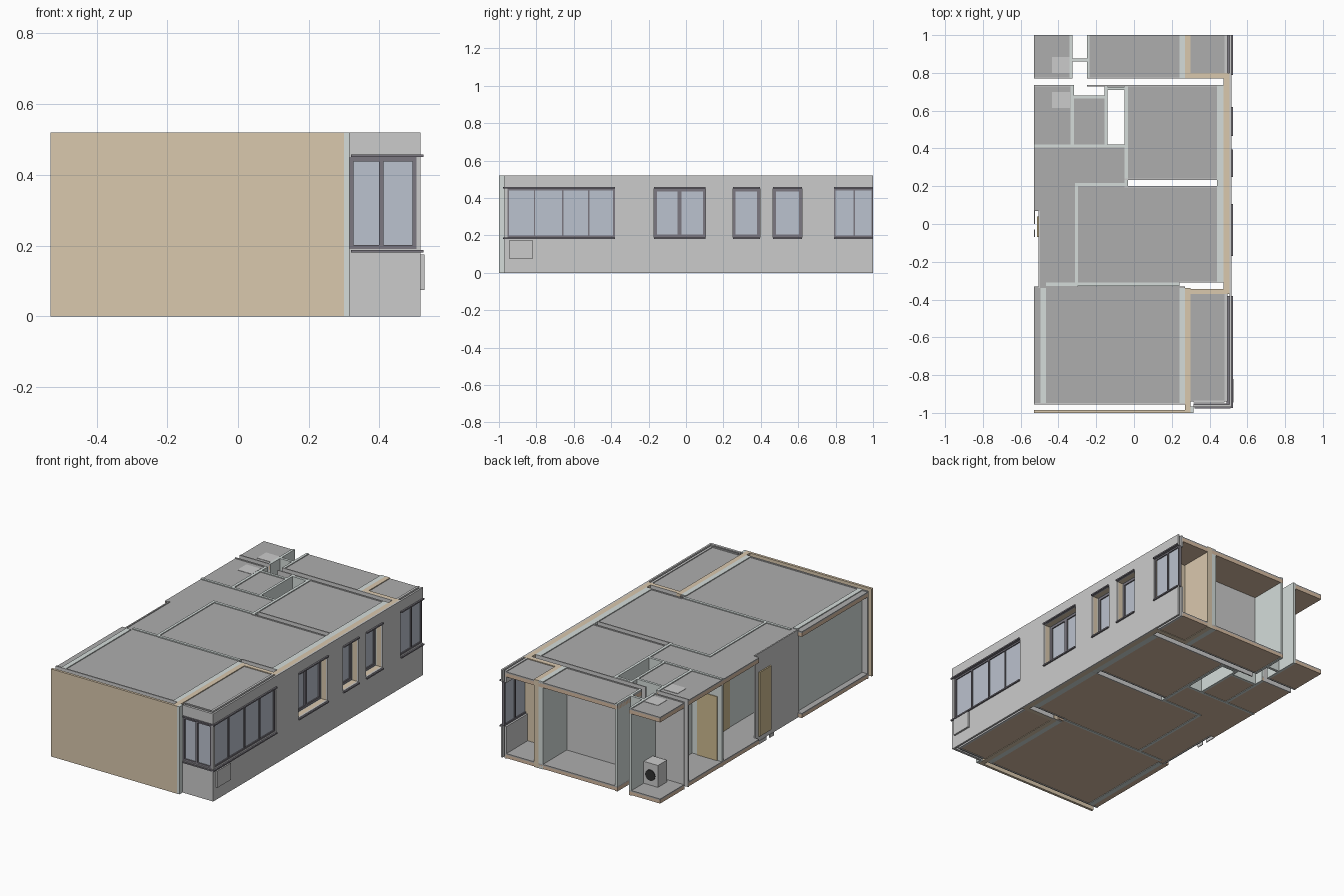
import bpy, bmesh, math
from mathutils import Matrix

if "Cube" in bpy.data.objects:
    bpy.data.objects.remove(bpy.data.objects["Cube"])

TOP = 0.52


def material(name, r, g, b, a=1.0):
    m = bpy.data.materials.new(name)
    m.diffuse_color = (r, g, b, a)
    m.use_nodes = True
    m.node_tree.nodes["Principled BSDF"].inputs["Base Color"].default_value = m.diffuse_color
    return m


TAN = material("tan_brick", 0.70, 0.58, 0.42)
PALE = material("pale_plaster", 0.66, 0.72, 0.70)
PEACH = material("peach_slab", 0.68, 0.50, 0.36)
FRAME = material("dark_frame", 0.20, 0.19, 0.22)
GLASS = material("window_glass", 0.50, 0.54, 0.62, 0.6)
DOOR = material("door_wood", 0.62, 0.50, 0.28)
GREY = material("grey_concrete", 0.42, 0.42, 0.42)
BLACK = material("black_trim", 0.03, 0.03, 0.03)


def finish(name, bm, mat=None):
    bmesh.ops.recalc_face_normals(bm, faces=bm.faces)
    me = bpy.data.meshes.new(name)
    bm.to_mesh(me)
    bm.free()
    ob = bpy.data.objects.new(name, me)
    bpy.context.collection.objects.link(ob)
    if mat:
        me.materials.append(mat)
    return ob


def boxes(name, items, mat=None):
    """One object from boxes given as (x0, x1, y0, y1, z0, z1)."""
    bm = bmesh.new()
    for x0, x1, y0, y1, z0, z1 in items:
        m = Matrix.Translation(((x0 + x1) / 2, (y0 + y1) / 2, (z0 + z1) / 2))
        m @= Matrix.Diagonal((x1 - x0, y1 - y0, z1 - z0, 1))
        bmesh.ops.create_cube(bm, size=1, matrix=m)
    return finish(name, bm, mat)


def prism(name, outline, z0, z1, mat=None):
    bm = bmesh.new()
    face = bm.faces.new([bm.verts.new((x, y, z0)) for x, y in outline])
    ext = bmesh.ops.extrude_face_region(bm, geom=[face])["geom"]
    bmesh.ops.translate(bm, vec=(0, 0, z1 - z0), verts=[v for v in ext if isinstance(v, bmesh.types.BMVert)])
    return finish(name, bm, mat)


def oriented(axis, t0, t1, a, b, z0, z1):
    """Box running along 'axis' from a to b with thickness t0..t1."""
    return (t0, t1, a, b, z0, z1) if axis == "y" else (a, b, t0, t1, z0, z1)


def wall(name, axis, t0, t1, a, b, mat=None, holes=(), z0=0.0, z1=TOP):
    """Wall with rectangular openings (start, end, sill, head)."""
    parts, p = [], a
    for h0, h1, s, h in holes:
        if h0 > p:
            parts.append(oriented(axis, t0, t1, p, h0, z0, z1))
        parts.append(oriented(axis, t0, t1, h0, h1, z0, s))
        parts.append(oriented(axis, t0, t1, h0, h1, h, z1))
        p = h1
    if b > p:
        parts.append(oriented(axis, t0, t1, p, b, z0, z1))
    return boxes(name, parts, mat)


def window(name, axis, t, a, b, z0, z1, splits=(), f=0.012, bar=0.006):
    """Framed window centred on plane t with vertical bars at splits."""
    d = 0.009
    fr = [oriented(axis, t - d, t + d, a, a + f, z0, z1), oriented(axis, t - d, t + d, b - f, b, z0, z1),
          oriented(axis, t - d, t + d, a + f, b - f, z0, z0 + f), oriented(axis, t - d, t + d, a + f, b - f, z1 - f, z1)]
    for s in splits:
        fr.append(oriented(axis, t - d, t + d, s - bar, s + bar, z0 + f, z1 - f))
    boxes(name + "_frame", fr, FRAME)
    boxes(name + "_glass", [oriented(axis, t - 0.002, t + 0.002, a + f, b - f, z0 + f, z1 - f)], GLASS)


def rect(x0, x1, y0, y1):
    return [(x0, y0), (x1, y0), (x1, y1), (x0, y1)]


# floor and ceiling slabs of every room
rooms = {
    "living": rect(-0.53, 0.27, -0.95, -0.33),
    "front_balcony": rect(0.30, 0.485, -0.94, -0.37),
    "bedroom": [(-0.30, -0.31), (0.24, -0.31), (0.47, -0.31), (0.47, 0.20), (-0.30, 0.20)],
    "second_bedroom": rect(-0.04, 0.47, 0.235, 0.735),
    "hall": [(-0.53, 0.07), (-0.50, 0.07), (-0.50, -0.33), (-0.30, -0.33), (-0.30, 0.20),
             (-0.04, 0.20), (-0.04, 0.41), (-0.53, 0.41)],
    "bathroom": rect(-0.53, -0.325, 0.41, 0.735),
    "toilet": rect(-0.325, -0.15, 0.41, 0.67),
    "neighbour_room": rect(-0.25, 0.27, 0.77, 1.0),
    "neighbour_bathroom": rect(-0.53, -0.33, 0.77, 1.0),
    "back_balcony": rect(0.30, 0.485, 0.80, 1.0),
}
for name, o in rooms.items():
    prism(name + "_floor_slab", o, 0.003, 0.022, PEACH)
    prism(name + "_floor_screed", o, 0.022, 0.03, GREY)
    prism(name + "_ceiling_slab", o, 0.485, 0.507, PEACH)
    prism(name + "_ceiling_top", o, 0.507, 0.515, GREY)

# end wall and its hollow lining
wall("end_wall", "x", -1.0, -0.985, -0.53, 0.30, TAN)
wall("end_wall_lining", "x", -0.955, -0.947, -0.53, 0.27)
wall("end_wall_corner", "y", 0.30, 0.315, -1.0, -0.965, PALE)

# outer walls: pale inner leaf and tan outer leaf
Z0, Z1 = 0.19, 0.45
bedroom_holes = [(-0.17, 0.105, Z0, Z1), (0.25, 0.395, Z0, Z1), (0.465, 0.62, Z0, Z1)]
balcony_door = [(-0.78, -0.48, 0.03, 0.43)]
wall("living_inner_leaf", "y", 0.24, 0.27, -0.95, -0.34, PALE, balcony_door)
wall("living_outer_leaf", "y", 0.27, 0.30, -0.985, -0.34, TAN, balcony_door)
window("balcony_door", "y", 0.27, -0.78, -0.48, 0.03, 0.43, [-0.63])
wall("bedroom_inner_leaf", "y", 0.44, 0.475, -0.31, 0.735, PALE, bedroom_holes)
wall("bedroom_outer_leaf", "y", 0.475, 0.505, -0.37, 0.80, TAN, bedroom_holes)
wall("neighbour_inner_leaf", "y", 0.24, 0.27, 0.77, 1.0, PALE)
wall("neighbour_outer_leaf", "y", 0.27, 0.30, 0.77, 1.0, TAN)
wall("front_balcony_return", "x", -0.37, -0.345, 0.30, 0.475, TAN)
wall("back_balcony_return", "x", 0.77, 0.80, 0.30, 0.475, TAN)

# hollow party walls: thin plaster sheets around each void
for i, (y0, y1, x0, x1) in enumerate([(-0.345, -0.31, 0.24, 0.475), (0.20, 0.235, -0.05, 0.475),
                                     (0.735, 0.77, -0.53, -0.335), (0.735, 0.77, -0.25, 0.475)]):
    wall(f"party_wall_sheets_{i}", "x", y0 - 0.006, y0 + 0.001, x0, x1)
    wall(f"party_wall_back_{i}", "x", y1 - 0.001, y1 + 0.006, x0, x1)

# interior partitions
for i, (axis, t0, t1, a, b) in enumerate([
        ("y", -0.495, -0.465, -0.95, -0.34), ("x", -0.327, -0.311, -0.465, 0.24),
        ("y", -0.312, -0.296, -0.311, 0.20), ("x", 0.20, 0.216, -0.312, -0.05),
        ("y", -0.05, -0.033, 0.20, 0.735), ("x", 0.405, 0.42, -0.53, -0.05),
        ("y", -0.335, -0.318, 0.42, 0.735), ("x", 0.665, 0.68, -0.318, -0.155),
        ("y", -0.155, -0.14, 0.42, 0.735), ("x", 0.71, 0.725, -0.14, -0.05),
        ("y", -0.342, -0.326, 0.77, 1.0), ("y", -0.25, -0.235, 0.77, 1.0),
        ("x", 0.86, 0.876, -0.326, -0.25)]):
    wall(f"partition_{i}", axis, t0, t1, a, b, PALE)
wall("entrance_wall", "y", -0.505, -0.497, -0.34, 0.07)

# doors set in the partitions
for i, (axis, t, a, b) in enumerate([("x", -0.319, -0.46, -0.32), ("y", -0.304, 0.04, 0.19),
                                     ("y", -0.041, 0.245, 0.39), ("x", 0.4125, -0.50, -0.37),
                                     ("x", 0.4125, -0.29, -0.18), ("y", -0.501, -0.07, 0.04)]):
    boxes(f"door_{i}", [oriented(axis, t - 0.012, t + 0.012, a, b, 0.03, 0.41)], DOOR)
boxes("entrance_threshold", [(-0.53, -0.525, -0.07, -0.03, 0.0, 0.02), (-0.53, -0.525, 0.0, 0.07, 0.0, 0.02)])

# street facade cladding with window openings
wall("facade", "y", 0.505, 0.516, -0.97, 1.0, None,
     [(-0.955, -0.38, Z0, Z1)] + bedroom_holes + [(0.79, 1.0, Z0, Z1)])
for n, a, b in [("front", -0.94, -0.37), ("back", 0.80, 1.0)]:
    wall(n + "_balcony_parapet_lining", "y", 0.48, 0.494, a, b, None, [(a, b, Z0, Z1)])
wall("facade_return", "x", -0.97, -0.955, 0.315, 0.505, None, [(0.315, 0.505, Z0, Z1)])
wall("facade_return_lining", "x", -0.945, -0.935, 0.315, 0.48, None, [(0.315, 0.48, Z0, Z1)])

# glazing
window("front_balcony_glazing", "y", 0.50, -0.955, -0.38, Z0, Z1, [-0.81, -0.66, -0.52], 0.009, 0.004)
window("back_balcony_glazing", "y", 0.50, 0.79, 1.0, Z0, Z1, [0.90], 0.009, 0.004)
window("balcony_side_glazing", "x", -0.958, 0.315, 0.505, Z0, Z1, [0.405])
window("bedroom_window", "y", 0.462, -0.17, 0.105, Z0, Z1, [-0.035], 0.015, 0.011)
window("second_bedroom_window_a", "y", 0.462, 0.25, 0.395, Z0, Z1, (), 0.015)
window("second_bedroom_window_b", "y", 0.462, 0.465, 0.62, Z0, Z1, (), 0.015)

# projecting sills and head strips
strips = [(0.51, 0.525, a, b, z, z + 0.008) for z in (Z0 - 0.01, Z1)
          for a, b in [(-0.975, -0.38), (-0.17, 0.105), (0.25, 0.395), (0.465, 0.62), (0.79, 1.0)]]
strips += [(0.32, 0.51, -0.978, -0.965, z, z + 0.008) for z in (Z0 - 0.01, Z1)]
boxes("sills_and_heads", strips, FRAME)

# air conditioner panel on the balcony parapet
boxes("air_conditioner_panel", [(0.514, 0.527, -0.945, -0.82, 0.075, 0.175)])

# washing machines with ceiling vent plates above
for i, y0 in enumerate((0.615, 0.80)):
    y1 = y0 + 0.085
    boxes(f"washing_machine_{i}", [(-0.435, -0.337, y0, y1, 0.03, 0.16)])
    bm = bmesh.new()
    m = Matrix.Translation((-0.386, y1, 0.09)) @ Matrix.Rotation(math.pi / 2, 4, "X")
    bmesh.ops.create_cone(bm, cap_ends=True, segments=24, radius1=0.032, radius2=0.032, depth=0.008, matrix=m)
    finish(f"washing_machine_door_{i}", bm, BLACK)
    boxes(f"ceiling_plate_{i}", [(-0.435, -0.34, y0, y1, 0.514, 0.517)])
